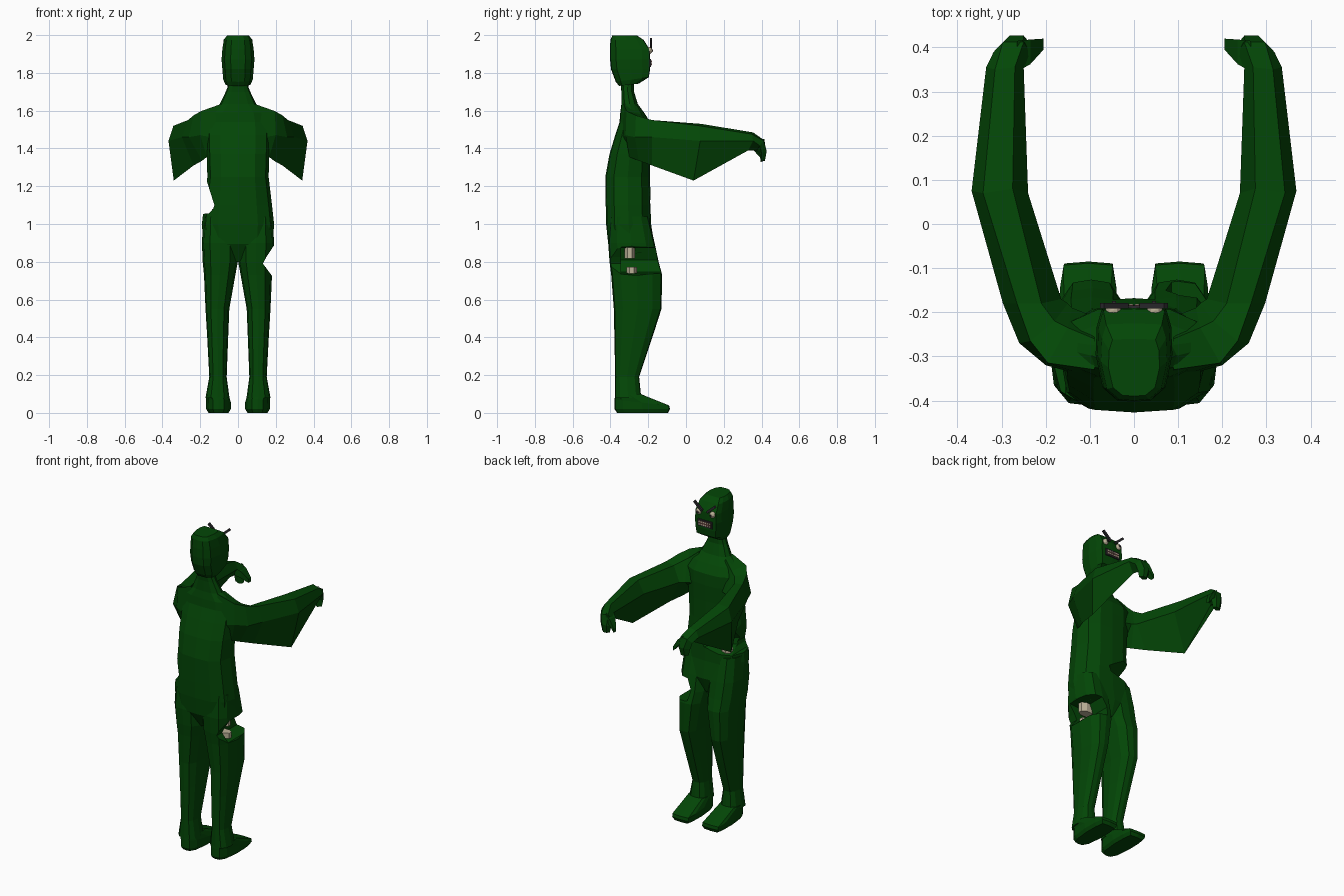
import bpy, bmesh, math


def material(name, rgb):
    m = bpy.data.materials.new(name)
    m.diffuse_color = (*rgb, 1)
    return m


GREEN = material("dark_green", (0.001, 0.062, 0.002))
BONE = material("bone_beige", (0.50, 0.44, 0.31))
BLACK = material("charcoal", (0.025, 0.023, 0.027))
MOUTH = material("dark_red", (0.10, 0.035, 0.035))


def finish(bm, name, mat):
    bmesh.ops.recalc_face_normals(bm, faces=bm.faces)
    me = bpy.data.meshes.new(name)
    bm.to_mesh(me)
    bm.free()
    me.materials.append(mat)
    ob = bpy.data.objects.new(name, me)
    bpy.context.collection.objects.link(ob)
    return ob


def loft(name, rings, mat=GREEN):
    """Skin a list of equal-length point rings and cap both ends."""
    bm = bmesh.new()
    vs = [[bm.verts.new(p) for p in r] for r in rings]
    n = len(rings[0])
    for a, b in zip(vs, vs[1:]):
        for i in range(n):
            j = (i + 1) % n
            bm.faces.new((a[i], a[j], b[j], b[i]))
    bm.faces.new(vs[0])
    bm.faces.new(vs[-1])
    return finish(bm, name, mat)


# Half cross-sections from back to front, for the body and for blunt-fronted parts
BODY = [(0, -1), (.55, -.95), (.9, -.62), (1, 0), (.86, .62), (.5, .95), (0, 1)]
BLUNT = [(0, -1), (.45, -.97), (.82, -.7), (1, 0), (.97, .6), (.84, .97), (0, 1)]


def ring(z, x0, x1, y0, y1, tilt=0, half=BODY):
    cx, cy, w, d = (x0 + x1) / 2, (y0 + y1) / 2, (x1 - x0) / 2, (y1 - y0) / 2
    pts = half + [(-x, y) for x, y in half[-2:0:-1]]
    return [(cx + w * x, cy + d * y, z + tilt * y) for x, y in pts]


def box(name, loc, size, mat, roll=0):
    bm = bmesh.new()
    bmesh.ops.create_cube(bm, size=1)
    bmesh.ops.scale(bm, vec=size, verts=bm.verts)
    ob = finish(bm, name, mat)
    ob.location, ob.rotation_euler = loc, (0, roll, 0)
    return ob


def notch(targets, profile, y0=-.6, y1=.05, turn=0):
    """Cut a wound through the parts with an x-z outline run along y, turned about z."""
    cut = loft("wound_cutter", [[(x, y, z) for x, z in profile] for y in (y0, y1)])
    cut.rotation_euler.z = turn
    bpy.context.view_layer.update()
    for ob in targets:
        mod = ob.modifiers.new("wound", 'BOOLEAN')
        mod.object, mod.operation, mod.solver = cut, 'DIFFERENCE', 'EXACT'
        bpy.context.view_layer.objects.active = ob
        bpy.ops.object.modifier_apply(modifier=mod.name)
    bpy.data.objects.remove(cut)


# Torso with crotch and neck: z, half width, back y, front y
torso = loft("torso", [ring(z, -w, w, b, f) for z, w, b, f in [
    (.80, .012, -.36, -.20), (.895, .184, -.412, -.168), (1.0, .191, -.423, -.185),
    (1.1, .18, -.425, -.188), (1.25, .162, -.427, -.19), (1.37, .166, -.405, -.19),
    (1.47, .168, -.375, -.187), (1.54, .165, -.352, -.19), (1.59, .15, -.348, -.222),
    (1.635, .097, -.342, -.255), (1.70, .065, -.342, -.275), (1.725, .055, -.345, -.275),
    (1.78, .05, -.345, -.275)]])

# Head
loft("head", [ring(z, -w, w, b, f, t, BLUNT) for z, w, b, f, t in [
    (1.737, .066, -.355, -.25, .006), (1.765, .078, -.372, -.197, .012),
    (1.82, .083, -.397, -.19, 0), (1.87, .087, -.402, -.19, 0),
    (1.925, .083, -.403, -.192, 0), (1.975, .075, -.40, -.225, 0),
    (1.998, .058, -.39, -.26, 0)]])

# Legs and feet: z, inner x, outer x, back y, front y
legs = []
for s, side in ((1, "right"), (-1, "left")):
    legs.append(loft(side + "_leg", [ring(z, s * a, s * b, y0, y1) for z, a, b, y0, y1 in [
        (1.04, .01, .183, -.40, -.20), (.90, 0, .191, -.412, -.166),
        (.80, .001, .187, -.405, -.145), (.73, .014, .18, -.396, -.126),
        (.55, .046, .172, -.382, -.130), (.40, .052, .163, -.379, -.178),
        (.19, .06, .152, -.375, -.248), (.08, .045, .172, -.377, -.237)]]))
    loft(side + "_foot", [ring(z, s * a, s * b, y0, y1, t, BLUNT) for z, a, b, y0, y1, t in [
        (.10, .05, .168, -.375, -.24, 0), (.055, .038, .170, -.378, -.089, -.016),
        (.02, .038, .168, -.378, -.085, 0), (.0, .05, .156, -.365, -.095, 0)]])

# Arms: outer side, outer top, inner top, inner side, underside
ARM = [
    [(.09, -.35, 1.45), (.09, -.33, 1.635), (.09, -.26, 1.63), (.09, -.21, 1.45), (.09, -.30, 1.36)],
    [(.20, -.32, 1.47), (.195, -.315, 1.598), (.15, -.235, 1.58), (.14, -.19, 1.45), (.165, -.30, 1.355)],
    [(.26, -.27, 1.46), (.235, -.265, 1.575), (.18, -.22, 1.56), (.15, -.18, 1.45), (.19, -.25, 1.335)],
    [(.297, -.18, 1.46), (.265, -.18, 1.55), (.21, -.18, 1.54), (.165, -.17, 1.45), (.235, -.18, 1.31)],
    [(.368, .075, 1.44), (.342, .07, 1.52), (.275, .08, 1.53), (.24, .07, 1.45), (.34, .04, 1.23)],
    [(.335, .355, 1.44), (.315, .35, 1.475), (.27, .355, 1.485), (.25, .355, 1.44), (.285, .33, 1.39)]]
# Hand bending down from the wrist, and the thumb reaching inward
HAND = [ARM[-1],
        [(.318, .39, 1.415), (.297, .412, 1.44), (.25, .412, 1.445), (.232, .385, 1.415), (.275, .375, 1.39)],
        [(.308, .40, 1.375), (.282, .427, 1.385), (.25, .427, 1.385), (.232, .405, 1.375), (.27, .39, 1.375)],
        [(.298, .40, 1.335), (.28, .418, 1.335), (.257, .418, 1.335), (.245, .402, 1.335), (.27, .395, 1.328)]]
THUMB = [[(.265, .345, 1.45), (.265, .415, 1.45), (.265, .415, 1.40), (.265, .345, 1.40)],
         [(.235, .362, 1.425), (.235, .418, 1.425), (.235, .418, 1.385), (.235, .362, 1.385)],
         [(.205, .395, 1.375), (.205, .42, 1.375), (.205, .42, 1.35), (.205, .395, 1.35)]]
for s, side in ((1, "right"), (-1, "left")):
    for part, rings in (("arm", ARM), ("hand", HAND), ("thumb", THUMB)):
        loft(f"{side}_{part}", [[(s * x, y, z) for x, y, z in r] for r in rings])

# Thigh wound: side cut, then a deeper hollow open to the face side
thigh = [torso, legs[0]]
notch(thigh, [(.30, .93), (.19, .885), (.15, .825), (.132, .79), (.178, .728), (.30, .70)])
notch(thigh, [(.30, .885), (.10, .872), (.072, .81), (.085, .745), (.30, .722)], -.345, .05)

# Waist wound: side cut, then a diagonal cut across the corner of the belly
waist = [torso, legs[1]]
notch(waist, [(-.30, 1.25), (-.172, 1.245), (-.158, 1.205), (-.125, 1.10),
              (-.132, 1.078), (-.155, 1.055), (-.30, 1.05)])
notch(waist, [(-.3, 1.243), (.03, 1.235), (.15, 1.12), (.14, 1.085), (.05, 1.053), (-.3, 1.052)],
      -.6, .6, -math.pi / 4)


# Exposed bone stubs
def bone(name, x, y, z0, z1, rx, ry):
    a = [math.tau * (i + .5) / 8 for i in range(8)]
    loft(name, [[(x + rx * math.cos(t), y + ry * math.sin(t), z) for t in a]
                for z in (z0, z1)], BONE)


bone("upper_thigh_bone", .103, -.297, .818, .895, .05, .03)
bone("lower_thigh_bone", .103, -.288, .70, .772, .05, .03)
bone("hip_bone", -.105, -.255, 1.03, 1.08, .035, .035)

# Face: bulging eyes, slanted brows, toothed mouth
for s, side in ((1, "right"), (-1, "left")):
    bm = bmesh.new()
    bmesh.ops.create_uvsphere(bm, u_segments=10, v_segments=6, radius=.019)
    eye = finish(bm, side + "_eye", BONE)
    eye.location = (s * .047, -.196, 1.918)
    box(side + "_pupil", (s * .045, -.177, 1.918), (.009, .004, .009), BLACK)
    box(side + "_brow", (s * .045, -.185, 1.955), (.074, .012, .014), BLACK, -s * .72)
box("mouth_frame", (0, -.189, 1.853), (.10, .008, .042), BLACK)
box("mouth_inside", (0, -.186, 1.853), (.084, .006, .026), MOUTH)
for i in range(6):
    for z in (1.861, 1.845):
        box("tooth", (-.035 + .014 * i, -.184, z), (.009, .006, .008), BONE)
